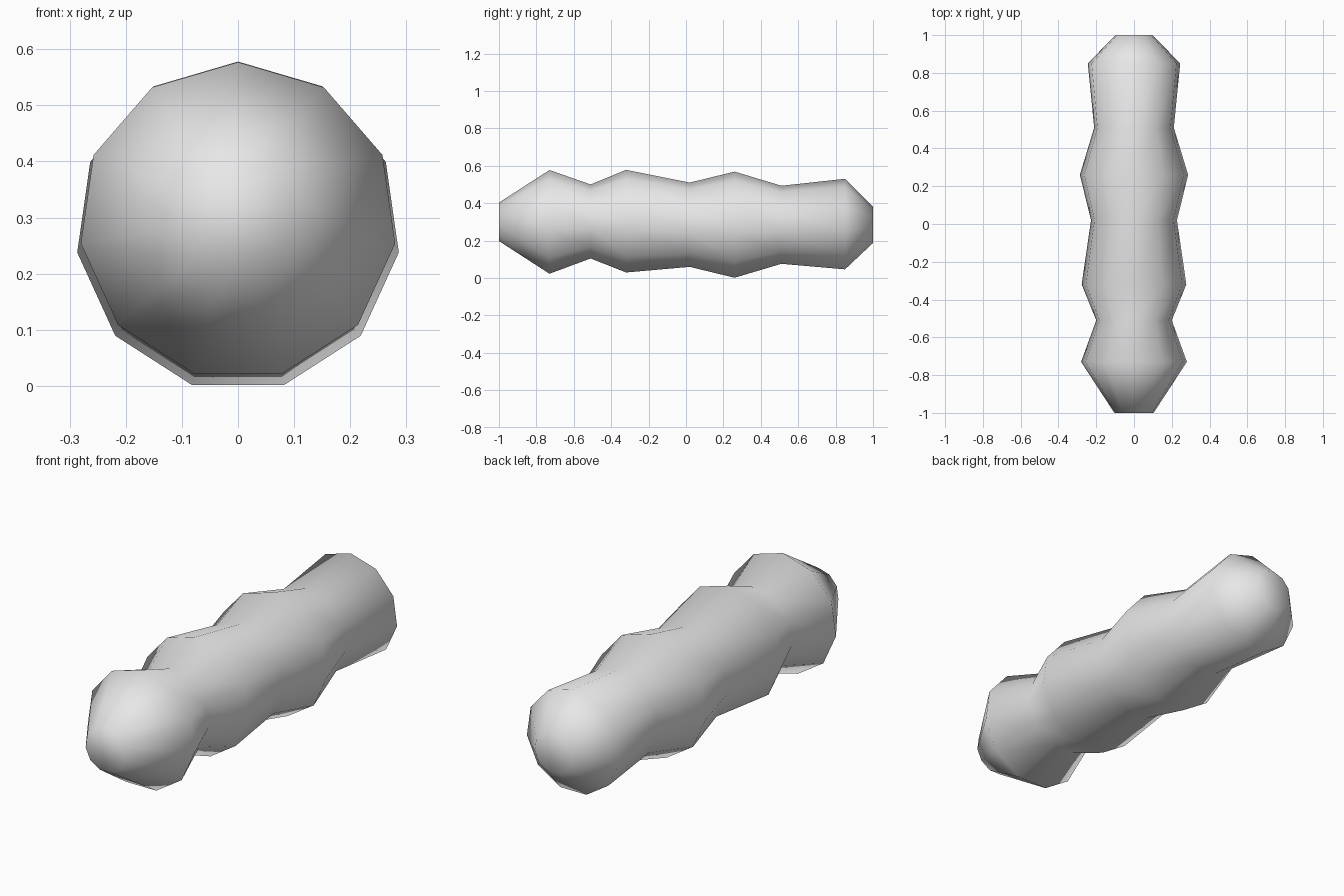
import bpy, bmesh, math

cube = bpy.data.objects.get("Cube")
if cube:
    bpy.data.objects.remove(cube, do_unlink=True)

SIDES = 11
# Cross-sections from front to back: (y, radius, centre height)
RINGS = [
    (-1.00, 0.105, 0.298),
    (-0.73, 0.283, 0.294),
    (-0.51, 0.202, 0.298),
    (-0.32, 0.280, 0.298),
    (0.02, 0.230, 0.280),
    (0.26, 0.2895, 0.279),
    (0.51, 0.213, 0.280),
    (0.85, 0.247, 0.283),
    (1.00, 0.099, 0.282),
]

# Plain grey material
grey = bpy.data.materials.new("light grey")
grey.use_nodes = True
colour = (0.8, 0.8, 0.8, 1.0)
grey.diffuse_color = colour
grey.node_tree.nodes["Principled BSDF"].inputs["Base Color"].default_value = colour

# Lofted segmented body, each ring with a corner at the top
bm = bmesh.new()
loops = []
for y, radius, height in RINGS:
    angles = [2 * math.pi * i / SIDES for i in range(SIDES)]
    loops.append([bm.verts.new((radius * math.sin(a), y, height + radius * math.cos(a)))
                  for a in angles])
for near, far in zip(loops, loops[1:]):
    for i in range(SIDES):
        j = (i + 1) % SIDES
        bm.faces.new((near[i], near[j], far[j], far[i]))

# Flat end caps
bm.faces.new(loops[0])
bm.faces.new(loops[-1])
bmesh.ops.recalc_face_normals(bm, faces=bm.faces)
for face in bm.faces:
    face.smooth = True

mesh = bpy.data.meshes.new("segmented_body")
bm.to_mesh(mesh)
bm.free()
mesh.materials.append(grey)
body = bpy.data.objects.new("segmented_body", mesh)
bpy.context.collection.objects.link(body)
